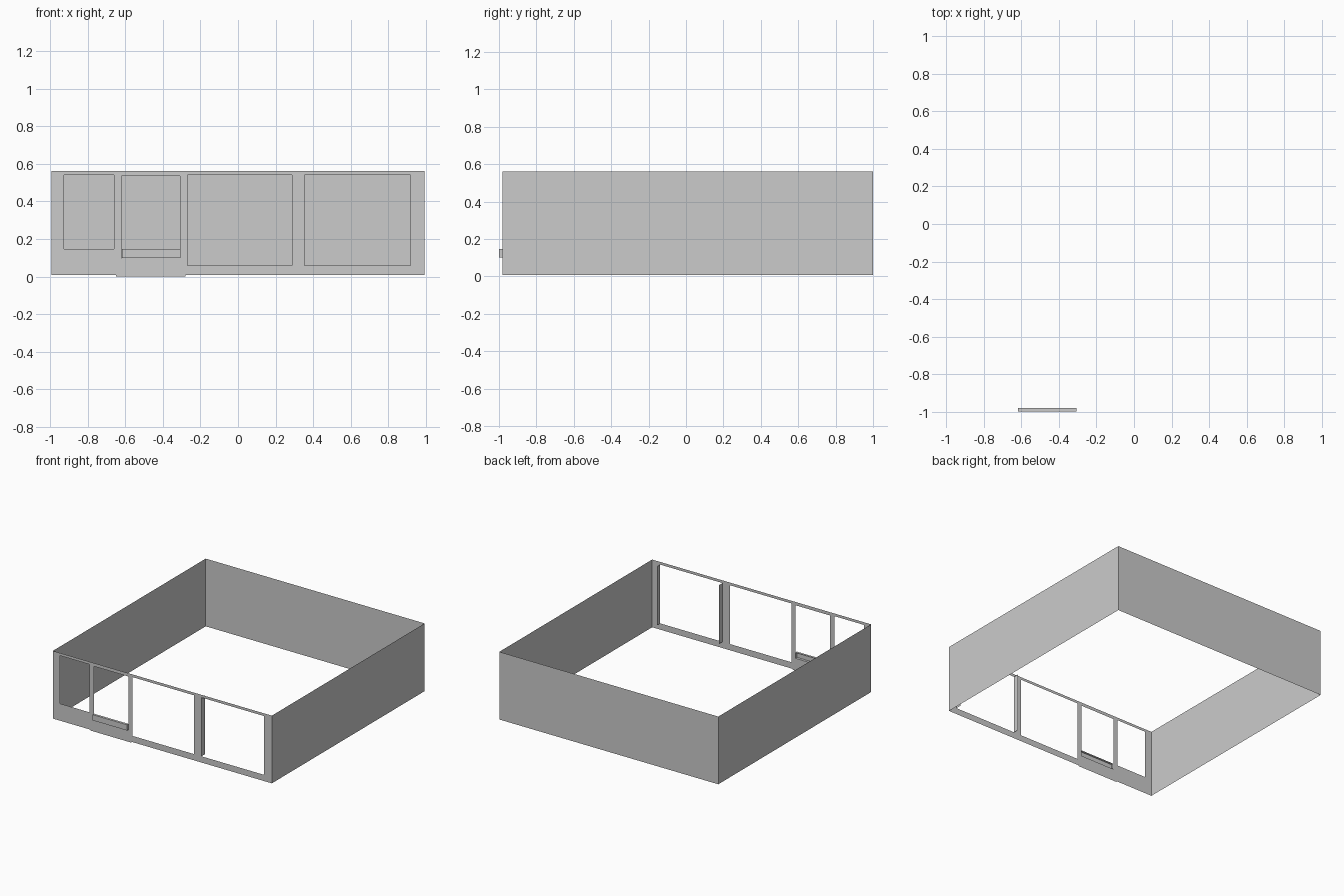
import bpy, bmesh

if "Cube" in bpy.data.objects:
    bpy.data.objects.remove(bpy.data.objects["Cube"])

X, Y0, Y1 = 0.993, -0.98, 1.0
Z0, Z1 = 0.007, 0.562


def make(name, quads):
    """Mesh object from a list of four-corner faces, welded together."""
    bm = bmesh.new()
    for q in quads:
        bm.faces.new([bm.verts.new(p) for p in q])
    bmesh.ops.remove_doubles(bm, verts=bm.verts, dist=1e-5)
    me = bpy.data.meshes.new(name)
    bm.to_mesh(me)
    bm.free()
    ob = bpy.data.objects.new(name, me)
    bpy.context.collection.objects.link(ob)
    return ob


def facing_y(x0, x1, z0, z1, y):
    return [(x0, y, z0), (x1, y, z0), (x1, y, z1), (x0, y, z1)]


def facing_x(x, y0, y1, z0, z1):
    return [(x, y0, z0), (x, y1, z0), (x, y1, z1), (x, y0, z1)]


def facing_z(x0, x1, y0, y1, z):
    return [(x0, y0, z), (x1, y0, z), (x1, y1, z), (x0, y1, z)]


# Thin solid walls
make("left_wall", [facing_x(-X, Y0, Y1, Z0, Z1)[::-1]])
make("right_wall", [facing_x(X, Y0, Y1, Z0, Z1)])
make("back_wall", [facing_y(-X, X, Z0, Z1, Y1)[::-1]])

# Front wall: posts between openings, panels above and below each opening
openings = [(-0.928, -0.66, 0.147, 0.54), (-0.622, -0.308, 0.10, 0.535),
            (-0.27, 0.288, 0.058, 0.54), (0.355, 0.92, 0.058, 0.54)]
front, x = [], -X
for a, b, lo, hi in openings:
    front += [facing_y(x, a, Z0, Z1, Y0),
              facing_y(a, b, Z0, lo, Y0),
              facing_y(a, b, hi, Z1, Y0)]
    x = b
front.append(facing_y(x, X, Z0, Z1, Y0))
make("front_wall", front)

# Low threshold strip below the second opening
make("threshold", [facing_y(-0.65, -0.28, 0.0, Z0, Y0)])

# Upright jambs inside the widest opening on the right
a, b, lo, hi = openings[3]
make("window_jambs", [facing_x(s, Y0, Y0 + 0.045, lo, hi) for s in (a, b)])

# Projecting ledge, open at the back
lx0, lx1, lz0, lz1 = -0.618, -0.306, 0.10, 0.147
make("window_ledge", [
    facing_y(lx0, lx1, lz0, lz1, -1.0),
    facing_z(lx0, lx1, -1.0, Y0, lz1),
    facing_z(lx0, lx1, -1.0, Y0, lz0)[::-1],
    facing_x(lx0, -1.0, Y0, lz0, lz1)[::-1],
    facing_x(lx1, -1.0, Y0, lz0, lz1)])
